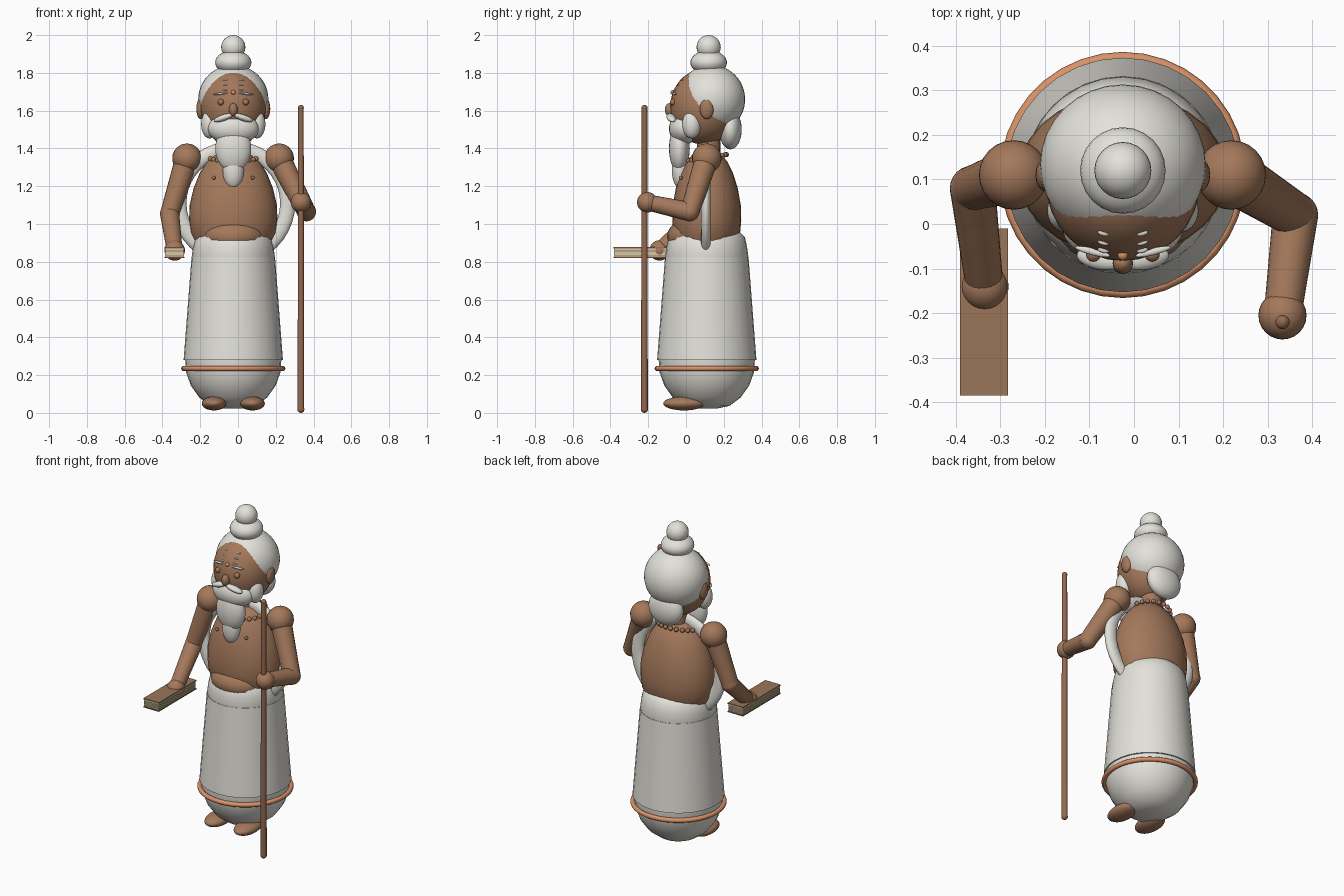
import bpy, bmesh, math
from mathutils import Vector

if "Cube" in bpy.data.objects:
    bpy.data.objects.remove(bpy.data.objects["Cube"])

CX, CY = -0.025, 0.11   # body axis


def material(name, rgb):
    m = bpy.data.materials.new(name)
    m.diffuse_color = (*rgb, 1)
    m.use_nodes = True
    m.node_tree.nodes["Principled BSDF"].inputs["Base Color"].default_value = m.diffuse_color
    return m


SKIN = material("skin_brown", (0.37, 0.19, 0.105))
WHITE = material("cloth_white", (0.77, 0.755, 0.70))
ORANGE = material("trim_orange", (0.70, 0.29, 0.14))
WOOD = material("wood_brown", (0.30, 0.14, 0.075))
COVER = material("cover_brown", (0.33, 0.18, 0.10))
PAGE = material("page_cream", (0.66, 0.58, 0.38))


def finish(name, mat, smooth=True):
    ob = bpy.context.object
    ob.name = name
    ob.data.materials.append(mat)
    if smooth:
        bpy.ops.object.shade_smooth_by_angle(angle=math.radians(40))
    return ob


def ball(name, loc, size, mat, rot=(0, 0, 0), seg=24, rings=16):
    bpy.ops.mesh.primitive_uv_sphere_add(segments=seg, ring_count=rings, radius=1, location=loc, rotation=rot)
    bpy.context.object.scale = size if isinstance(size, tuple) else (size,) * 3
    return finish(name, mat)


def limb(name, a, b, r1, r2, mat, seg=20):
    a, b = Vector(a), Vector(b)
    d = b - a
    bpy.ops.mesh.primitive_cone_add(vertices=seg, radius1=r1, radius2=r2, depth=d.length, location=(a + b) / 2)
    bpy.context.object.rotation_euler = d.to_track_quat('Z', 'Y').to_euler()
    return finish(name, mat)


def block(name, lo, hi, mat):
    bpy.ops.mesh.primitive_cube_add(size=1, location=[(p + q) / 2 for p, q in zip(lo, hi)])
    bpy.context.object.scale = [q - p for p, q in zip(lo, hi)]
    return finish(name, mat, False)


def lathe(name, profile, mat, depth=1.0, seg=28):
    """Turn (radius, height) points around the body axis."""
    bm = bmesh.new()
    rings = [[bm.verts.new((CX + r * math.cos(i * math.tau / seg),
                            CY + depth * r * math.sin(i * math.tau / seg), z))
              for i in range(seg)] for r, z in profile]
    for lo, hi in zip(rings, rings[1:]):
        for i in range(seg):
            j = (i + 1) % seg
            bm.faces.new((lo[i], lo[j], hi[j], hi[i]))
    bm.faces.new(rings[0][::-1])
    bm.faces.new(rings[-1])
    me = bpy.data.meshes.new(name)
    bm.to_mesh(me)
    bm.free()
    ob = bpy.data.objects.new(name, me)
    bpy.context.collection.objects.link(ob)
    bpy.ops.object.select_all(action='DESELECT')
    bpy.context.view_layer.objects.active = ob
    ob.select_set(True)
    return finish(name, mat)


# Robe: rounded under-layer, wrapped skirt and hem ring
lathe("robe_lining", [(0.05, 0.022), (0.12, 0.037), (0.18, 0.082), (0.225, 0.145), (0.25, 0.215),
                      (0.256, 0.3), (0.215, 0.8), (0.22, 0.83), (0.213, 0.88), (0.202, 0.93),
                      (0.17, 0.963), (0.05, 0.98)], WHITE)
lathe("skirt", [(0.263, 0.28), (0.221, 0.825)], WHITE, seg=32)
bpy.ops.mesh.primitive_torus_add(location=(CX, CY, 0.235), major_radius=0.262, minor_radius=0.014,
                                 major_segments=36, minor_segments=10)
finish("hem_ring", ORANGE)

# Torso, belly, neck
lathe("torso", [(0.2, 0.9), (0.226, 0.95), (0.234, 1.02), (0.231, 1.1), (0.21, 1.19), (0.178, 1.27),
                (0.14, 1.33), (0.09, 1.375), (0.05, 1.39)], SKIN, depth=0.78)
ball("belly", (CX, 0.035, 0.935), (0.165, 0.135, 0.097), SKIN)
limb("neck", (CX, 0.12, 1.33), (CX, 0.12, 1.5), 0.062, 0.062, SKIN)

# Cloth loop hanging over both sides
bpy.ops.mesh.primitive_torus_add(location=(CX, 0.105, 1.11), rotation=(math.pi / 2, 0, 0), major_radius=0.288,
                                 minor_radius=0.04, major_segments=40, minor_segments=12)
bpy.context.object.scale = (1, 1, 0.65)
finish("shoulder_cloth", WHITE)

# Necklace beads
for i in range(22):
    a = i * math.tau / 22
    ball("necklace_bead", (CX + 0.125 * math.cos(a), CY + 0.105 * math.sin(a), 1.35 + 0.018 * math.sin(a)),
         0.014, SKIN, seg=10, rings=6)

# Head, hair and topknot
ball("head", (CX, 0.095, 1.62), (0.173, 0.178, 0.2), SKIN, seg=32, rings=24)
ball("hair", (CX, 0.133, 1.66), (0.186, 0.18, 0.182), WHITE, seg=32, rings=24)
ball("hair_nape", (CX, 0.235, 1.5), (0.115, 0.06, 0.105), WHITE)
ball("topknot_base", (CX, 0.12, 1.855), (0.096, 0.097, 0.064), WHITE)
ball("topknot", (CX, 0.12, 1.936), 0.064, WHITE)

# Beard
ball("beard_chin", (CX, -0.01, 1.505), (0.135, 0.08, 0.085), WHITE)
ball("beard_middle", (CX, -0.035, 1.4), (0.095, 0.055, 0.125), WHITE)
ball("beard_tip", (CX, -0.03, 1.285), (0.056, 0.045, 0.098), WHITE)

# Face centre
ball("nose", (CX, -0.088, 1.605), (0.023, 0.024, 0.035), SKIN, seg=16, rings=10)
ball("forehead_dot", (CX, -0.07, 1.697), 0.012, ORANGE, seg=12, rings=8)

# Mirrored features
for s in (-1, 1):
    ball("ear", (CX + s * 0.172, 0.11, 1.61), (0.024, 0.037, 0.055), SKIN, seg=16, rings=10)
    ball("beard_cheek", (CX + s * 0.125, 0.03, 1.528), (0.045, 0.05, 0.075), WHITE)
    ball("moustache", (CX + s * 0.053, -0.078, 1.562), (0.054, 0.024, 0.017), WHITE, rot=(0, s * 0.32, -s * -0.2))
    ball("eye", (CX + s * 0.066, -0.068, 1.645), 0.017, SKIN, seg=14, rings=8)
    ball("eyebrow", (CX + s * 0.068, -0.062, 1.69), (0.042, 0.008, 0.006), WHITE, rot=(0, s * 0.1, s * 0.25),
         seg=12, rings=6)
    for y, z in ((-0.058, 1.708), (-0.041, 1.736), (-0.02, 1.762)):
        ball("forehead_stripe", (CX + s * 0.043, y, z), (0.014, 0.007, 0.004), WHITE, rot=(0, 0, s * 0.2),
             seg=10, rings=6)
    ball("nipple", (CX + s * 0.103, -0.028, 1.245), 0.01, SKIN, seg=10, rings=6)
    ball("foot", (CX + s * 0.102, -0.01, 0.05), (0.065, 0.11, 0.037), SKIN)

# Arms: shoulder, elbow, hand
for side, sh, el, ha in (("left", (-0.27, 0.11, 1.348), (-0.362, 0.08, 1.055), (-0.335, -0.14, 0.86)),
                         ("right", (0.218, 0.11, 1.348), (0.362, 0.02, 1.065), (0.333, -0.205, 1.115))):
    ball(side + "_shoulder", sh, 0.078, SKIN)
    limb(side + "_upper_arm", sh, el, 0.062, 0.05, SKIN)
    ball(side + "_elbow", el, 0.051, SKIN)
    limb(side + "_forearm", el, ha, 0.051, 0.042, SKIN)
    ball(side + "_hand", ha, 0.054, SKIN)

# Staff with rounded ends
limb("staff", (0.333, -0.22, 0.018), (0.333, -0.22, 1.615), 0.018, 0.015, WOOD, seg=14)
ball("staff_foot", (0.333, -0.22, 0.019), 0.019, WOOD, seg=14, rings=8)
ball("staff_top", (0.333, -0.22, 1.615), 0.016, WOOD, seg=14, rings=8)

# Book: covers with stacked pages
X0, X1, Y0, Y1 = -0.39, -0.283, -0.385, -0.01
block("book_cover_bottom", (X0, Y0, 0.82), (X1, Y1, 0.826), COVER)
block("book_cover_top", (X0, Y0, 0.871), (X1, Y1, 0.878), COVER)
block("book_core", (X0 + 0.006, Y0 + 0.006, 0.826), (X1 - 0.006, Y1 - 0.006, 0.871), COVER)
for i in range(5):
    z = 0.8275 + i * 0.0088
    block("book_pages", (X0 + 0.003, Y0 + 0.003, z), (X1 - 0.003, Y1 - 0.003, z + 0.0068), PAGE)
